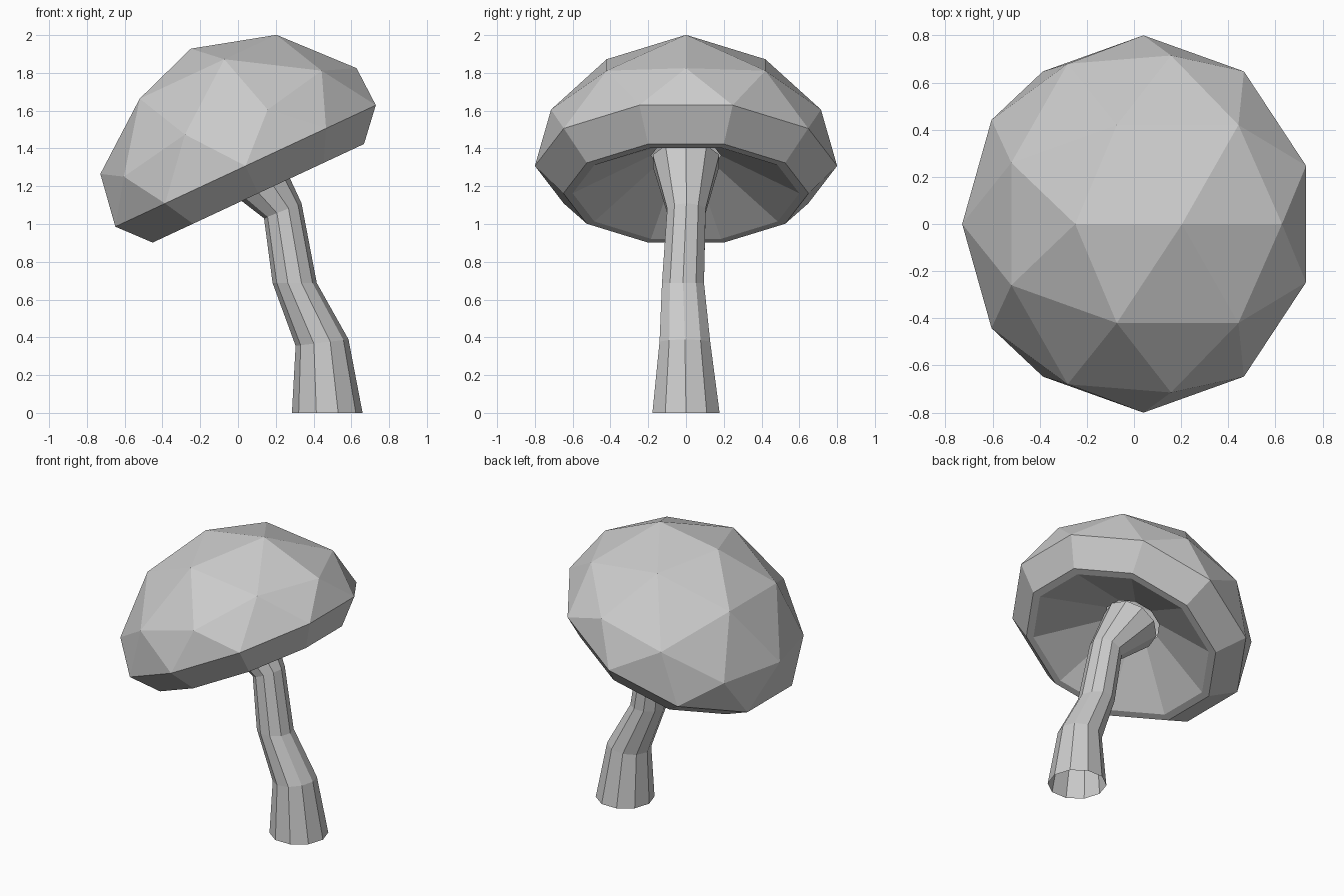
import bpy, bmesh, math
from mathutils import Matrix, Vector

if "Cube" in bpy.data.objects:
    bpy.data.objects.remove(bpy.data.objects["Cube"])


def add_object(name, bm):
    bmesh.ops.recalc_face_normals(bm, faces=bm.faces)
    mesh = bpy.data.meshes.new(name)
    bm.to_mesh(mesh)
    bm.free()
    obj = bpy.data.objects.new(name, mesh)
    bpy.context.collection.objects.link(obj)
    return obj


def move_to_ring(verts, radius, height):
    for v in verts:
        a = math.atan2(v.co.y, v.co.x)
        v.co = (radius * math.cos(a), radius * math.sin(a), height)


# Cap dome: upper half of an icosphere, sunk slightly over its ten-sided rim
bm = bmesh.new()
bmesh.ops.create_icosphere(bm, subdivisions=2, radius=0.84)
bmesh.ops.delete(bm, geom=[v for v in bm.verts if v.co.z < -0.01], context='VERTS')
rim = [v for v in bm.verts if v.co.z < 0.01]
for v in bm.verts:
    v.co.z -= 0.155
move_to_ring(rim, 0.8, 0)

# Cap underside: turned-in lip, flat edge and hollow gills
edges = [e for e in bm.edges if e.is_boundary]
for radius, height in [(0.649, -0.16), (0.60, -0.16), (0.185, 0.06)]:
    ext = bmesh.ops.extrude_edge_only(bm, edges=edges)['geom']
    edges = [g for g in ext if isinstance(g, bmesh.types.BMEdge)]
    move_to_ring([g for g in ext if isinstance(g, bmesh.types.BMVert)], radius, height)
    edges = [e for e in edges if e.is_boundary]
cap = add_object("mushroom_cap", bm)
cap.matrix_world = (Matrix.Translation((0.04, 0, 1.3075))
                    @ Matrix.Rotation(math.radians(-25), 4, 'Y'))

# Stem: bent ten-sided tube, open at the base (x, y, z, radius, tilt)
path = [
    (0.4725, 0, 0, 0.187, 0),
    (0.445, -0.006, 0.372, 0.141, 7),
    (0.30, -0.016, 0.688, 0.117, 0),
    (0.237, 0.002, 1.07, 0.107, 22),
    (0.03, 0, 1.335, 0.185, 33),
]
SIDES = 10
bm = bmesh.new()
rings = []
for x, y, z, r, tilt in path:
    t = math.radians(tilt)
    ring = []
    for i in range(SIDES):
        a = 2 * math.pi * i / SIDES
        u = r * math.cos(a)
        ring.append(bm.verts.new((x + u * math.cos(t), y + r * math.sin(a), z + u * math.sin(t))))
    rings.append(ring)
for low, high in zip(rings, rings[1:]):
    for i in range(SIDES):
        j = (i + 1) % SIDES
        bm.faces.new((low[i], low[j], high[j], high[i]))
add_object("mushroom_stem", bm)
